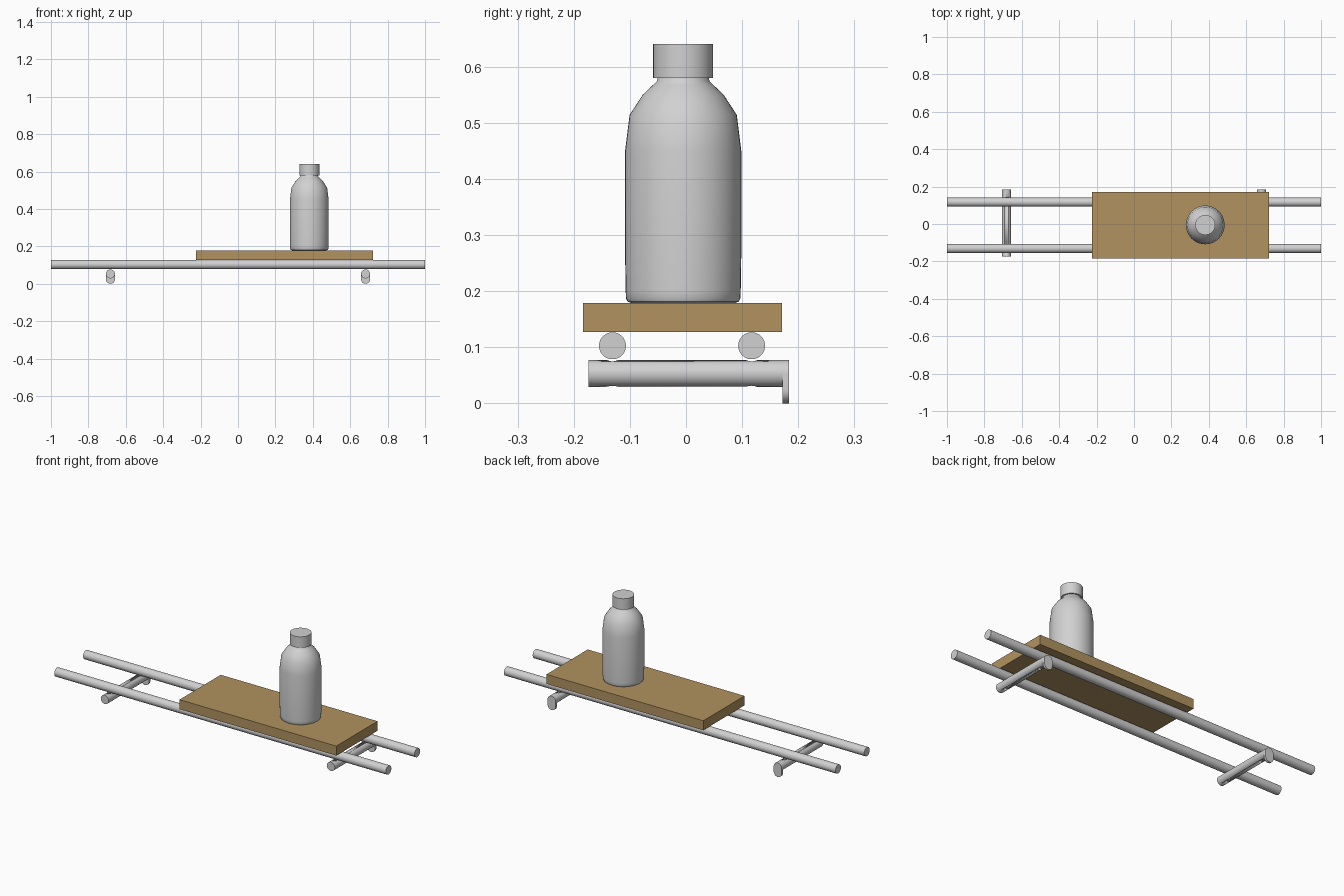
import bpy, bmesh, math
from mathutils import Matrix

if "Cube" in bpy.data.objects:
    bpy.data.objects.remove(bpy.data.objects["Cube"])


def material(name, rgb):
    m = bpy.data.materials.new(name)
    m.diffuse_color = (*rgb, 1)
    m.use_nodes = True
    m.node_tree.nodes["Principled BSDF"].inputs["Base Color"].default_value = m.diffuse_color
    return m


GREY = material("light_grey", (0.64, 0.64, 0.64))
WOOD = material("wood_tan", (0.44, 0.29, 0.115))


def finish(name, bm, mat, smooth=True):
    bmesh.ops.recalc_face_normals(bm, faces=bm.faces)
    me = bpy.data.meshes.new(name)
    bm.to_mesh(me)
    bm.free()
    me.materials.append(mat)
    ob = bpy.data.objects.new(name, me)
    bpy.context.collection.objects.link(ob)
    if smooth:
        bpy.ops.object.select_all(action='DESELECT')
        ob.select_set(True)
        bpy.context.view_layer.objects.active = ob
        bpy.ops.object.shade_smooth_by_angle(angle=math.radians(35))
    return ob


def rod(name, axis, centre, r, length, mat=GREY):
    rot = {'X': Matrix.Rotation(math.pi / 2, 4, 'Y'),
           'Y': Matrix.Rotation(math.pi / 2, 4, 'X'),
           'Z': Matrix.Identity(4)}[axis]
    bm = bmesh.new()
    bmesh.ops.create_cone(bm, cap_ends=True, segments=40, radius1=r, radius2=r,
                          depth=length, matrix=Matrix.Translation(centre) @ rot)
    return finish(name, bm, mat)


def lathe(name, profile, x, y, mat, n=48):
    bm = bmesh.new()
    rings = [[bm.verts.new((x + r * math.cos(2 * math.pi * i / n),
                            y + r * math.sin(2 * math.pi * i / n), z))
              for i in range(n)] for r, z in profile]
    for a, b in zip(rings, rings[1:]):
        for i in range(n):
            j = (i + 1) % n
            bm.faces.new((a[i], a[j], b[j], b[i]))
    bm.faces.new(rings[0])
    bm.faces.new(rings[-1])
    return finish(name, bm, mat)


R = 0.024
RAILS = {"front": -0.131, "back": 0.117}

# two long rails
for side, y in RAILS.items():
    rod(side + "_rail", 'X', (0, y, 0.1025), R, 2.0)

# cross bars with screw holes, and a rounded foot plate on the back end
for side, x in (("left", -0.682), ("right", 0.682)):
    bar = rod(side + "_cross_bar", 'Y', (x, -0.001, 0.053), R, 0.346)
    for rail, y in RAILS.items():
        hole = rod(f"{side}_{rail}_hole_cutter", 'Z', (x, y, 0.053), 0.01, 0.1)
        hole.hide_render = True
        hole.hide_viewport = True
        mod = bar.modifiers.new("screw_hole", 'BOOLEAN')
        mod.object = hole
        mod.operation = 'DIFFERENCE'
        mod.solver = 'EXACT'

    bm = bmesh.new()
    n = 20
    outline = [(R * math.cos(math.pi * i / n), 0.053 + R * math.sin(math.pi * i / n))
               for i in range(n + 1)]
    outline += [(-px, 0.077 - pz) for px, pz in outline]
    face = bm.faces.new([bm.verts.new((x + px, 0.172, pz)) for px, pz in outline])
    ext = bmesh.ops.extrude_face_region(bm, geom=[face], use_keep_orig=True)
    bmesh.ops.translate(bm, vec=(0, 0.012, 0),
                        verts=[v for v in ext["geom"] if isinstance(v, bmesh.types.BMVert)])
    finish(side + "_foot", bm, GREY)

# wooden board
bm = bmesh.new()
bmesh.ops.create_cube(bm, size=1, matrix=Matrix.Translation((0.249, -0.0065, 0.153))
                      @ Matrix.Diagonal((0.946, 0.355, 0.052, 1)))
finish("board", bm, WOOD, smooth=False)

# bottle and cap
BX, BY = 0.381, -0.005
lathe("bottle", [(0.093, 0.179), (0.099, 0.181), (0.102, 0.187), (0.1025, 0.2),
                 (0.1035, 0.26), (0.1035, 0.45), (0.0955, 0.514), (0.072, 0.55),
                 (0.053, 0.568), (0.047, 0.574), (0.0445, 0.585)], BX, BY, GREY)
lathe("bottle_cap", [(0.0535, 0.58), (0.0535, 0.64)], BX, BY, GREY)
